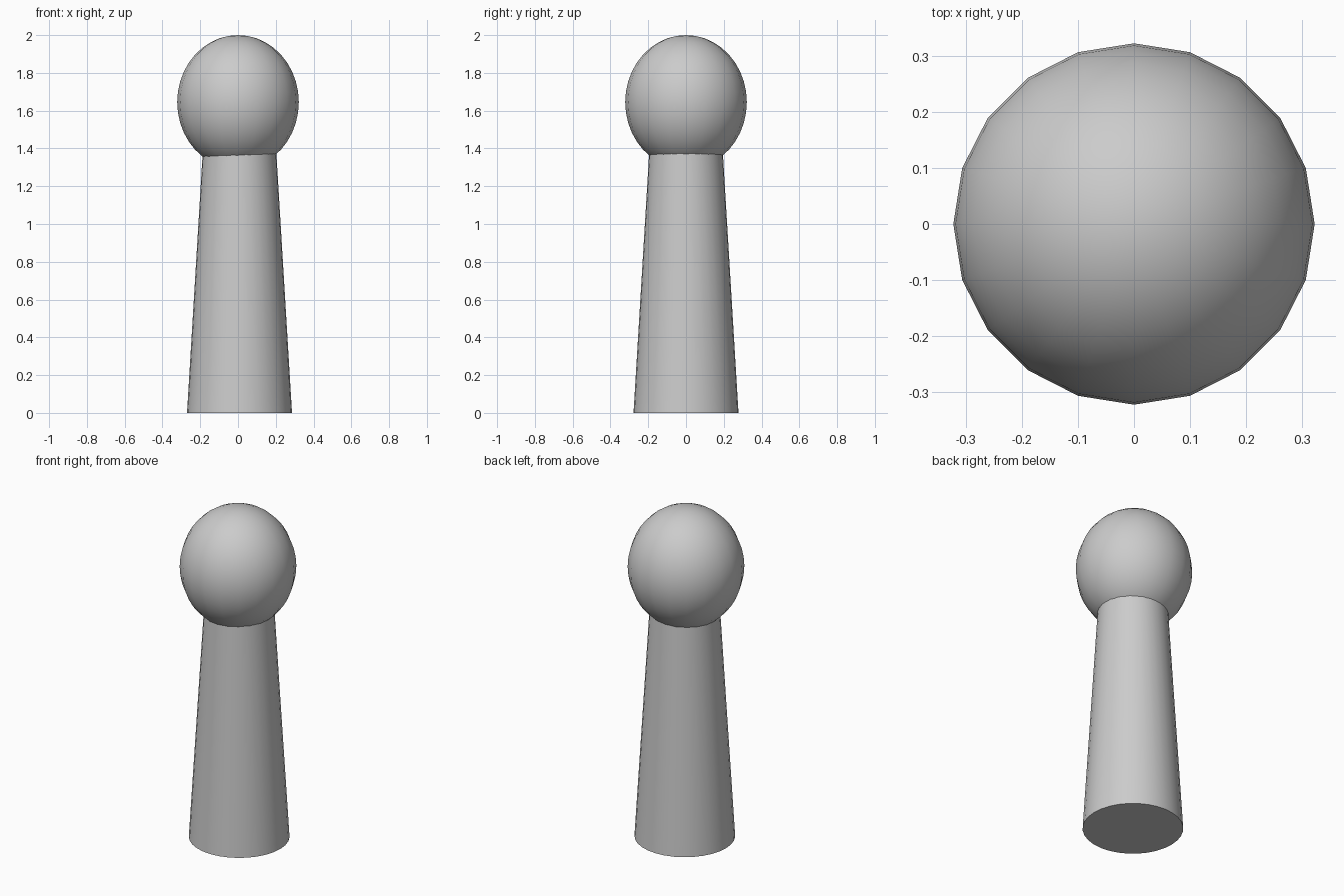
import bpy
from math import radians

if "Cube" in bpy.data.objects:
    bpy.data.objects.remove(bpy.data.objects["Cube"])


def finish(obj, name):
    obj.name = name
    bpy.ops.object.shade_smooth_by_angle(angle=radians(40))


# Tapered body, running slightly up inside the head
bottom, height = 0.278, 1.46
bpy.ops.mesh.primitive_cone_add(vertices=32, radius1=bottom, radius2=0.190,
                                depth=height, location=(0.008, 0, height / 2))
finish(bpy.context.object, "body")

# Egg-shaped head
head_half = 0.355
bpy.ops.mesh.primitive_uv_sphere_add(segments=20, ring_count=20, radius=1,
                                     location=(0, 0, 2 - head_half))
head = bpy.context.object
head.scale = (0.322, 0.322, head_half)
bpy.ops.object.transform_apply(location=False, rotation=False, scale=True)
finish(head, "head")
